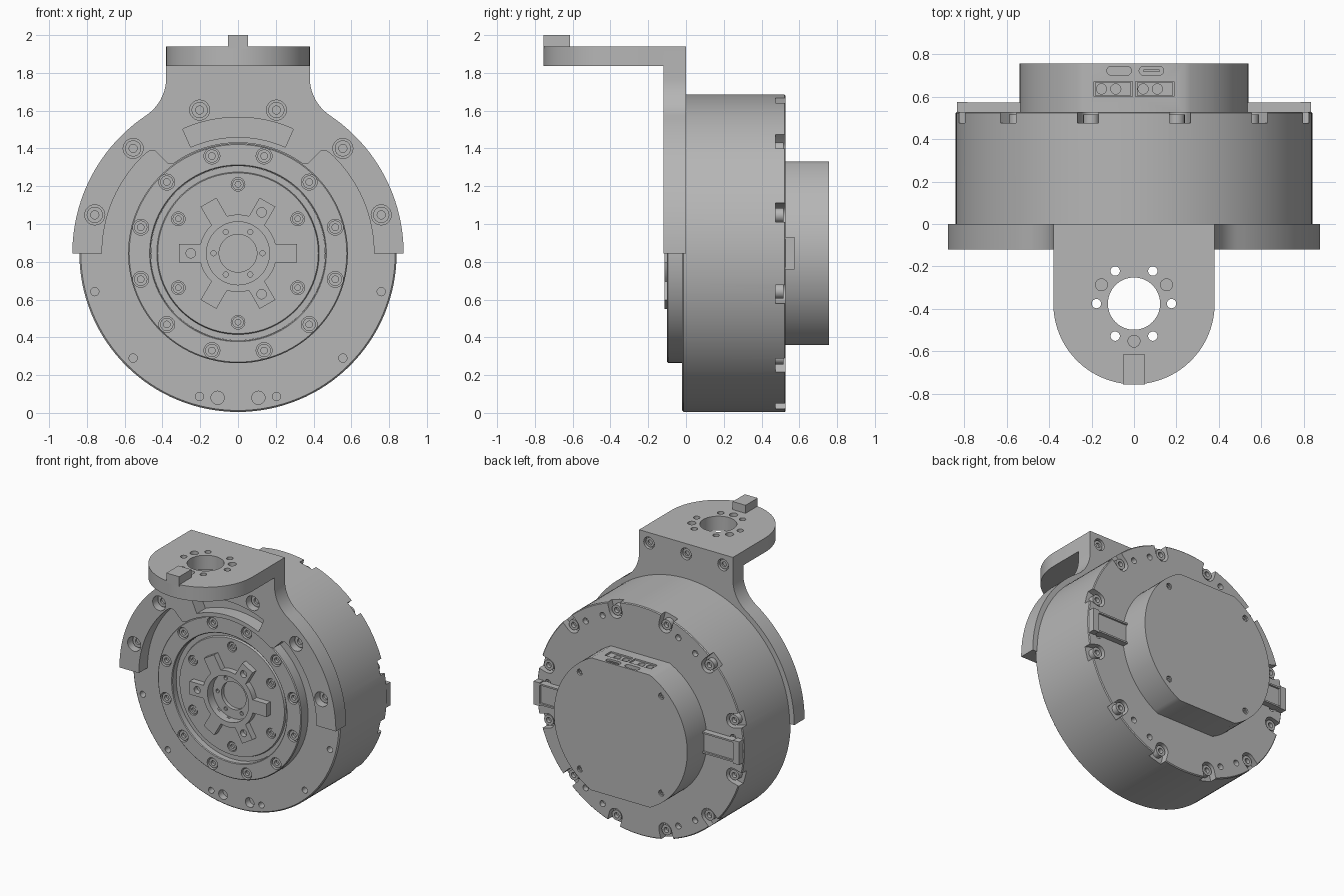
import bpy, bmesh
from math import sin, cos, pi, radians, degrees, atan2, hypot, sqrt

if "Cube" in bpy.data.objects:
    bpy.data.objects.remove(bpy.data.objects["Cube"])

C = 0.845  # height of the motor axis
grey = bpy.data.materials.new("machined grey")
grey.use_nodes = True
grey.diffuse_color = (0.47, 0.47, 0.47, 1)
grey.node_tree.nodes["Principled BSDF"].inputs["Base Color"].default_value = (0.47, 0.47, 0.47, 1)


# Local frames: axial runs along y around the motor axis, upright runs along z
def axial(u, v, w):
    return (u, w, C + v)


def upright(u, v, w):
    return (u, v, w)


def polar(r, deg):
    return (r * cos(radians(deg)), r * sin(radians(deg)))


def arc(r, a, b, n, at=(0, 0)):
    pts = [polar(r, a + (b - a) * i / n) for i in range(n + 1)]
    return [(at[0] + x, at[1] + y) for x, y in pts]


def ring_of(r, first, step, count):
    return [polar(r, first + step * i) for i in range(count)]


def prism(outline, w0, w1, frame=axial):
    def add(bm):
        lo = [bm.verts.new(frame(u, v, w0)) for u, v in outline]
        hi = [bm.verts.new(frame(u, v, w1)) for u, v in outline]
        bm.faces.new(lo)
        bm.faces.new(hi)
        for i in range(len(lo)):
            bm.faces.new((lo[i - 1], lo[i], hi[i], hi[i - 1]))
    return add


def box(u0, u1, v0, v1, w0, w1, frame=axial):
    return prism([(u0, v0), (u1, v0), (u1, v1), (u0, v1)], w0, w1, frame)


def lathe(profile, at=(0, 0), seg=24, frame=axial, closed=False):
    """Revolve (radius, w) pairs; a zero radius makes a pole."""
    def add(bm):
        rings = []
        for r, w in profile:
            n = seg if r > 0 else 1
            rings.append([bm.verts.new(frame(at[0] + r * cos(2 * pi * i / seg),
                                             at[1] + r * sin(2 * pi * i / seg), w)) for i in range(n)])
        pairs = list(zip(rings, rings[1:]))
        if closed:
            pairs.append((rings[-1], rings[0]))
        for a, b in pairs:
            for i in range(seg):
                j = (i + 1) % seg
                quad = [a[i % len(a)], a[j % len(a)], b[j % len(b)], b[i % len(b)]]
                bm.faces.new(list(dict.fromkeys(quad)))
    return add


def drill(r, w0, w1, at=(0, 0), frame=axial, seg=24):
    return lathe([(0, w0), (r, w0), (r, w1), (0, w1)], at, seg, frame)


def counterbore(r1, r2, w0, w1, w2, at):
    return lathe([(0, w0), (r1, w0), (r1, w1), (r2, w1), (r2, w2), (0, w2)], at)


def screw(r, seat, top, at):
    dip = top + (seat - top) * 0.6
    return lathe([(0, seat), (r, seat), (r, top), (r * 0.5, top), (r * 0.5, dip), (0, dip)], at, 18)


def make(name, *shapes):
    bm = bmesh.new()
    for shape in shapes:
        shape(bm)
    bmesh.ops.recalc_face_normals(bm, faces=bm.faces)
    mesh = bpy.data.meshes.new(name)
    bm.to_mesh(mesh)
    bm.free()
    mesh.materials.append(grey)
    obj = bpy.data.objects.new(name, mesh)
    bpy.context.collection.objects.link(obj)
    return obj


def select(obj):
    bpy.ops.object.select_all(action='DESELECT')
    obj.select_set(True)
    bpy.context.view_layer.objects.active = obj


def cut(obj, *shapes):
    tool = make("cutter", *shapes)
    tool.hide_render = True
    mod = obj.modifiers.new("cut", 'BOOLEAN')
    mod.operation, mod.solver, mod.object = 'DIFFERENCE', 'EXACT', tool
    select(obj)
    bpy.ops.object.modifier_apply(modifier=mod.name)
    bpy.data.objects.remove(tool)


# Motor housing with open rim notches at the back and bolt holes at the front
body = make("motor_housing", lathe([(0, -.02), (.832, -.02), (.84, -.012), (.84, .522),
                                    (.834, .528), (0, .528)], seg=128))
notches, small = [], []
for i in range(12):
    a = 15 + 30 * i
    outline = arc(.052, 90, 270, 10, (.775, 0)) + [(.9, -.052), (.9, .052)]
    ca, sa = polar(1, a)
    notches.append(prism([(x * ca - y * sa, x * sa + y * ca) for x, y in outline], .475, .6))
    small.append(drill(.022, .49, .6, polar(.755, a + (9 if i % 2 else -9)), seg=16))
lower = [drill(.022, -.1, .03, p, seg=16) for p in ring_of(.785, -15, -30, 6)]
pins = [drill(.035, -.1, .03, (x, -.765)) for x in (-.108, .108)]
cut(body, *notches, *small, *lower, *pins)
make("rear_screws", *[screw(.038, .47, .515, p) for p in ring_of(.778, 15, 30, 12)])

# Front bearing ring with recessed screws
ring = make("front_ring", lathe([(.582, -.015), (.582, -.094), (.576, -.1), (.468, -.1), (.463, -.095),
                                 (.463, -.015)], seg=96, closed=True))
ring_bolts = ring_of(.533, 15, 30, 12)
cut(ring, *[drill(.042, -.2, -.06, p) for p in ring_bolts])
make("ring_screws", *[screw(.035, -.055, -.09, p) for p in ring_bolts])

# Output rotor and the six-armed hub raised on it
rotor = make("output_rotor", lathe([(0, -.015), (.462, -.015), (.462, -.055), (.43, -.055),
                                    (.425, -.07), (0, -.07)], seg=96))
rotor_bolts = ring_of(.365, 30, 60, 6)
cut(rotor, drill(.167, -.2, -.05, seg=48), *[drill(.036, -.2, -.045, p) for p in rotor_bolts])
cut(rotor, drill(.1, -.2, -.022, seg=48), *[drill(.014, -.2, -.03, p, seg=12) for p in ring_of(.13, 0, 60, 6)])
make("rotor_screws", *[screw(.03, -.04, -.064, p) for p in rotor_bolts])
arm, root = .048, .205
spider = []
for k in range(6):
    ca, sa = polar(1, 60 * k)
    x0 = sqrt(root ** 2 - arm ** 2)
    for x, y in [(x0, -arm), (.312, -arm), (.312, arm), (x0, arm)]:
        spider.append((x * ca - y * sa, x * sa + y * ca))
    spider += arc(root, 60 * k + 20, 60 * k + 40, 4)
hub = make("output_hub", prism(spider, -.069, -.115))
cut(hub, drill(.167, -.2, 0, seg=48), *[drill(.025, -.2, -.08, p) for p in ring_of(.25, 60, 120, 3)])

# Mounting bracket: wall straddling the front of the motor
R, f_v, half, rise = .877, .93, .38, 1.096
fil = (half ** 2 + f_v ** 2 - R ** 2) / (2 * (R - half))
fx = half + fil
touch = degrees(atan2(f_v, fx))
right = (arc(.585, 90, 54, 16) + [polar(.6, 52), polar(.695, 51), polar(.715, 49.5)]
         + arc(.72, 47, 0, 20) + arc(R, 0, touch, 24)
         + arc(fil, 180 + touch, 180, 10, (fx, f_v))[1:] + [(half, rise)])
wall = make("bracket_wall", prism(right + [(-x, y) for x, y in reversed(right)][:-1], -.12, 0))
wall_bolts = ring_of(.785, 15, 30, 6)
slot = arc(.72, 66, 114, 20) + arc(.615, 114, 66, 20)
cut(wall, prism(slot, -.2, .1), *[counterbore(.053, .028, -.2, -.06, .1, p) for p in wall_bolts],
    *[counterbore(.043, .025, .1, -.03, -.09, (x, 1.02)) for x in (-.3, 0, .3)])
make("bracket_screws", *[screw(.043, -.05, -.075, p) for p in wall_bolts])
make("bracket_back_screws", *[screw(.035, -.035, -.012, (x, 1.02)) for x in (-.3, 0, .3)])

# Rounded top plate with its hole circle, and the locating key
hole = (0, -.375)
plate = make("bracket_top_plate", prism([(-half, -.12)] + arc(half, 180, 360, 40, hole) + [(half, -.12)],
                                        C + .992, C + rise, upright))


def around(first, step, n):
    return [(hole[0] + x, hole[1] + y) for x, y in ring_of(.177, first, step, n)]


cut(plate, drill(.123, 1.7, 2.1, hole, upright, 64),
    *[drill(.022, 1.7, 2.1, p, upright) for p in around(0, 60, 6)],
    *[drill(.028, 1.9, 2.1, p, upright) for p in around(30, 120, 3)])
make("locating_key", box(-.052, .052, -.755, -.615, 1.93, 2.0, upright))

# Rear cover: drum with flat top and bottom, ports and corner screws
flat = .485
edge = degrees(atan2(flat, sqrt(.54 ** 2 - flat ** 2)))
drum = arc(.54, -edge, edge, 40) + arc(.54, 180 - edge, 180 + edge, 40)
cover = make("rear_cover", prism(drum, .515, .757))
corners = [(x, z) for x in (-.33, .33) for z in (-.355, .355)]
top = C + flat


def pill(x0, x1, y, r):
    return arc(r, 90, 270, 8, (x0 + r, y)) + arc(r, -90, 90, 8, (x1 - r, y))


cut(cover, *[drill(.022, .735, .8, p, seg=16) for p in corners],
    *[box(x - .09, x + .09, .6, .672, top - .06, top + .1, upright) for x in (-.098, .098)],
    *[prism(pill(x - .058, x + .058, .722, .021), top - .04, top + .1, upright) for x in (-.07, .082)])
make("cover_screws", *[screw(.017, .73, .75, p) for p in corners])

# Power connectors: housings with round sockets set in the port recesses
ports = make("power_connectors", *[box(x - .085, x + .085, .605, .667, top - .065, top - .008, upright)
                                   for x in (-.098, .098)])
cut(ports, *[drill(.024, top - .04, top + .1, (x + dx, .636), upright, 16)
             for x in (-.098, .098) for dx in (-.055, .012)])
make("data_tongue", box(.045, .119, .717, .727, top - .05, top - .005, upright))

# Side cable covers on the back face
for side, name in ((1, "left"), (-1, "right")):
    make(name + "_cable_cover", box(side * .5, side * .79, -.065, .065, .515, .56),
         box(side * .785, side * .833, -.085, .085, .48, .575),
         box(side * .5, side * .79, -.078, -.066, .515, .572),
         box(side * .5, side * .79, .066, .078, .515, .572))

# Keep hard edges crisp and curved walls smooth
for obj in list(bpy.context.scene.objects):
    if obj.type == 'MESH' and obj.data.materials and obj.data.materials[0] == grey:
        select(obj)
        bpy.ops.object.shade_smooth_by_angle(angle=radians(30))
